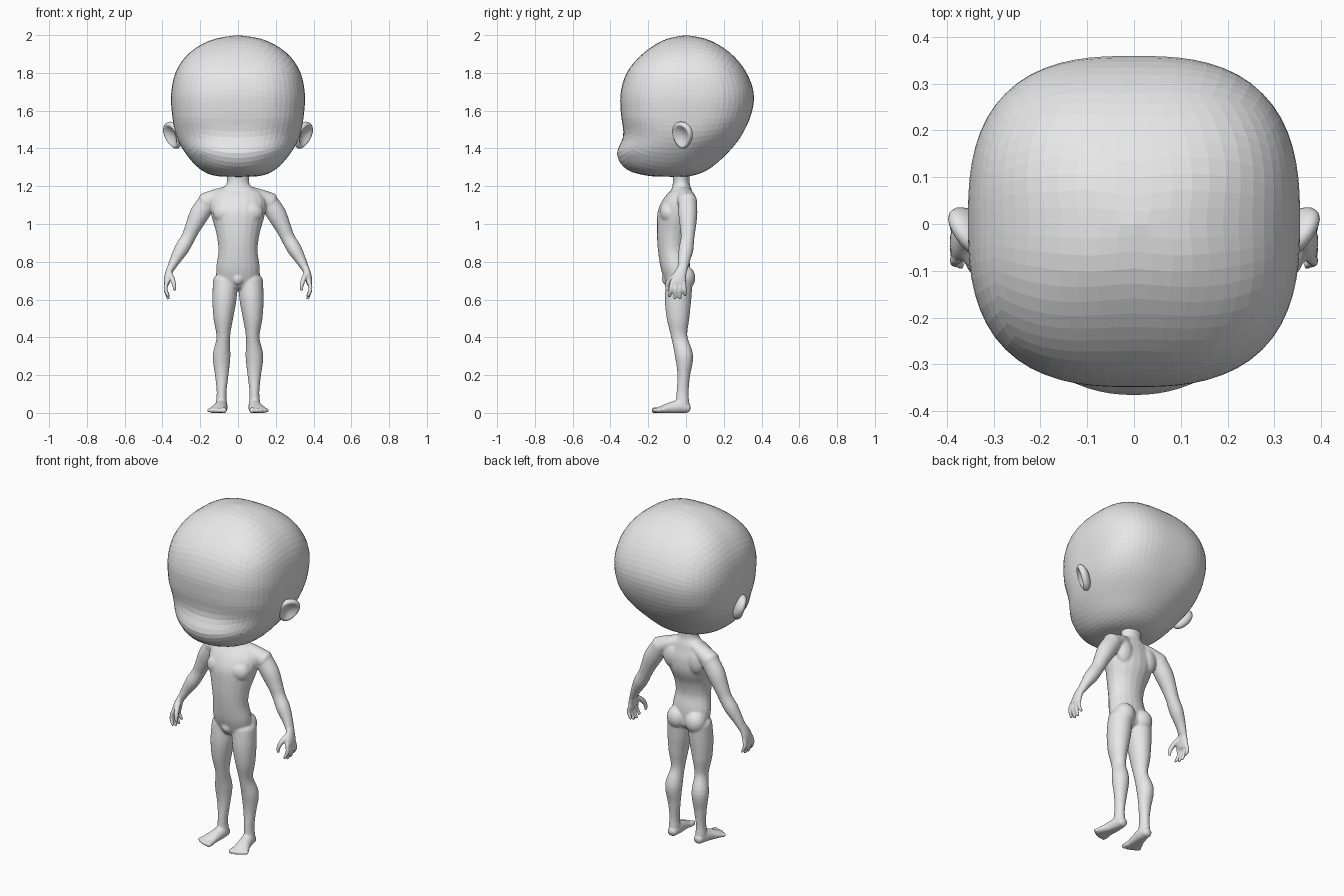
import bpy, bmesh, math
from mathutils import Vector, Matrix

old = bpy.data.objects.get("Cube")
if old:
    bpy.data.objects.remove(old, do_unlink=True)

skin = bpy.data.materials.new("plain grey skin")
skin.use_nodes = True
skin.diffuse_color = (0.8, 0.8, 0.8, 1)
skin.node_tree.nodes["Principled BSDF"].inputs["Base Color"].default_value = (0.8, 0.8, 0.8, 1)


def make(name, bm):
    bmesh.ops.recalc_face_normals(bm, faces=bm.faces)
    me = bpy.data.meshes.new(name)
    bm.to_mesh(me)
    bm.free()
    me.materials.append(skin)
    ob = bpy.data.objects.new(name, me)
    bpy.context.collection.objects.link(ob)
    return ob


def spline(rows, u):
    """Smooth value at u (0..1) along evenly weighted rows."""
    t = min(max(u, 0), 1) * (len(rows) - 1)
    i = min(int(t), len(rows) - 2)
    f = t - i
    p = [rows[max(0, min(len(rows) - 1, i + k))] for k in (-1, 0, 1, 2)]
    return [0.5 * (2 * b + (c - a) * f + (2 * a - 5 * b + 4 * c - d) * f * f
            + (3 * b - a - 3 * c + d) * f ** 3) for a, b, c, d in zip(*p)]


def tube(bm, rows, ref, side=1, floor=False, sides=20):
    """Rows are x, y, z, radius across, radius along ref; ends are domed."""
    steps = 5 * (len(rows) - 1)
    samples = [spline(rows, i / steps) for i in range(steps + 1)]
    pts = [Vector(s[:3]) for s in samples]
    rings = []

    def ring(c, tan, a, b):
        across = tan.cross(Vector(ref)).normalized()
        up = across.cross(tan).normalized()
        loop = []
        for k in range(sides):
            w = math.tau * k / sides
            p = c + across * a * math.cos(w) + up * b * math.sin(w)
            loop.append(bm.verts.new((p.x * side, p.y, max(p.z, 0) if floor else p.z)))
        rings.append(loop)

    t0, t1 = (pts[1] - pts[0]).normalized(), (pts[-1] - pts[-2]).normalized()
    a, b = samples[0][3:]
    for w in (0.3, 0.8, 1.2):
        ring(pts[0] - t0 * min(a, b) * 0.6 * math.cos(w), t0, a * math.sin(w), b * math.sin(w))
    for i, s in enumerate(samples):
        tan = pts[min(i + 1, steps)] - pts[max(i - 1, 0)]
        ring(pts[i], tan.normalized(), s[3], s[4])
    a, b = samples[-1][3:]
    for w in (1.2, 0.8, 0.3):
        ring(pts[-1] + t1 * min(a, b) * 0.6 * math.cos(w), t1, a * math.sin(w), b * math.sin(w))
    for r, s in zip(rings, rings[1:]):
        for k in range(sides):
            n = (k + 1) % sides
            bm.faces.new((r[k], r[n], s[n], s[k]))
    bm.faces.new(rings[0])
    bm.faces.new(rings[-1])


def ball(bm, at, size):
    m = Matrix.Translation(at) @ Matrix.Diagonal((*size, 1))
    bmesh.ops.create_uvsphere(bm, u_segments=20, v_segments=14, radius=1, matrix=m)


Y, Z = (0, 1, 0), (0, 0, 1)
body = bmesh.new()

# torso and neck
tube(body, [(0, -.04, .69, .11, .065), (0, -.055, .77, .115, .078), (0, -.07, .86, .104, .078),
            (0, -.067, .95, .115, .088), (0, -.05, 1.04, .14, .103), (0, -.035, 1.11, .15, .09),
            (0, -.025, 1.165, .125, .062), (0, -.025, 1.2, .07, .048),
            (0, -.025, 1.235, .058, .044), (0, -.025, 1.29, .07, .05)], Y)
ball(body, (0, -.1, .71), (.03, .028, .035))

for s in (1, -1):
    # chest, shoulder blade and buttock
    ball(body, (s * .065, -.09, 1.06), (.07, .05, .06))
    ball(body, (s * .08, .015, 1.09), (.055, .04, .075))
    ball(body, (s * .06, -.008, .715), (.06, .058, .065))

    # collar and shoulder slope
    tube(body, [(.03, -.015, 1.175, .03, .035), (.1, -.005, 1.15, .04, .048),
                (.17, .008, 1.115, .052, .052)], Y, s)

    # arm down to the wrist
    tube(body, [(.16, .008, 1.12, .05, .05), (.205, .01, 1.05, .052, .05),
                (.24, .01, .98, .042, .042), (.265, .008, .925, .037, .036),
                (.3, 0, .865, .038, .039), (.335, -.01, .805, .028, .031),
                (.36, -.02, .755, .019, .027)], Y, s)

    # palm, four fingers and thumb
    tube(body, [(.36, -.02, .765, .018, .026), (.372, -.035, .72, .019, .037),
                (.378, -.042, .685, .016, .042)], Y, s)
    for y0, y1, tip in ((-.075, -.088, .617), (-.053, -.06, .605), (-.031, -.032, .606), (-.01, -.004, .622)):
        tube(body, [(.376, y0, .695, .012, .011), (.384, (y0 + y1) / 2, .655, .011, .0105),
                    (.368, y1, tip, .009, .009)], Y, s, sides=12)
    tube(body, [(.362, -.045, .74, .015, .015), (.346, -.085, .705, .014, .015),
                (.338, -.1, .675, .011, .012), (.336, -.1, .65, .009, .009)], Y, s, sides=12)

    # leg
    tube(body, [(.066, -.035, .7, .066, .07), (.072, -.042, .6, .064, .07),
                (.078, -.042, .5, .052, .06), (.078, -.035, .4, .036, .043),
                (.087, -.01, .3, .047, .048), (.086, -.012, .2, .036, .034),
                (.087, -.018, .11, .026, .032), (.088, -.018, .05, .03, .036)], Y, s)

    # foot and toes
    tube(body, [(.086, .01, .024, .027, .025), (.088, -.03, .032, .034, .036),
                (.096, -.08, .025, .038, .032), (.107, -.125, .017, .047, .022),
                (.112, -.15, .012, .05, .016)], Z, s, True)
    for x, y, r in ((.075, -.183, .016), (.101, -.182, .012), (.12, -.175, .0115),
                    (.138, -.165, .011), (.154, -.152, .0105)):
        tube(body, [(x, -.135, .014, r, r), (x, y + .01, .013, r, r * 1.05)], Z, s, True, 12)

body = make("body", body)
remesh = body.modifiers.new("fuse", 'REMESH')
remesh.mode = 'VOXEL'
remesh.voxel_size = 0.006
remesh.use_smooth_shade = True
soft = body.modifiers.new("soften", 'SMOOTH')
soft.factor = 0.5
soft.iterations = 5

# head: z, front y, back y, half width from chin to crown
profile = [(1.25, -.06, -.06, 0), (1.255, -.2, .03, .12), (1.29, -.315, .12, .2),
           (1.37, -.365, .215, .275), (1.47, -.332, .295, .328), (1.59, -.345, .348, .35),
           (1.70, -.345, .357, .353), (1.81, -.308, .315, .327), (1.905, -.225, .235, .258),
           (1.975, -.115, .12, .14), (2.0, 0, 0, 0)]
head = bmesh.new()
bmesh.ops.create_cube(head, size=2)
bmesh.ops.subdivide_edges(head, edges=head.edges[:], cuts=17, use_grid_fill=True)
for v in head.verts:
    d = Vector([math.tan(c * math.pi / 4) for c in v.co]).normalized()
    u = 1 - math.acos(max(-1, min(1, d.z))) / math.pi
    z, front, back, half = spline(profile, u)
    w = math.atan2(d.y, d.x)
    n = 2.1 + 0.6 * min(1, max(0, (z - 1.35) / 0.2))
    r = (abs(math.cos(w)) ** n + abs(math.sin(w)) ** n) ** (-1 / n)
    v.co = (half * r * math.cos(w), (front + back) / 2 + (back - front) / 2 * r * math.sin(w), z)
make("head", head)

# ears: dished ovals leaning outward at the top
for name, s in (("left_ear", 1), ("right_ear", -1)):
    ear = bmesh.new()
    bmesh.ops.create_uvsphere(ear, u_segments=24, v_segments=16, radius=1)
    bmesh.ops.rotate(ear, verts=ear.verts, matrix=Matrix.Rotation(math.pi / 2, 3, 'Y'))
    for v in ear.verts:
        x, y, z = v.co
        rim = math.hypot(y, z)
        if x > 0:
            x -= 1.1 * max(0, 1 - (rim / 0.85) ** 2)
        v.co = (.035 * x, .06 * y * (1 + .2 * z), .075 * z)
    bmesh.ops.rotate(ear, verts=ear.verts, matrix=Matrix.Rotation(math.radians(22), 3, 'Y')
                     @ Matrix.Rotation(math.radians(-35), 3, 'Z'))
    for v in ear.verts:
        v.co = (s * (v.co.x + .345), v.co.y - .018, v.co.z + .47 + 1)
    ob = make(name, ear)
    for p in ob.data.polygons:
        p.use_smooth = True
